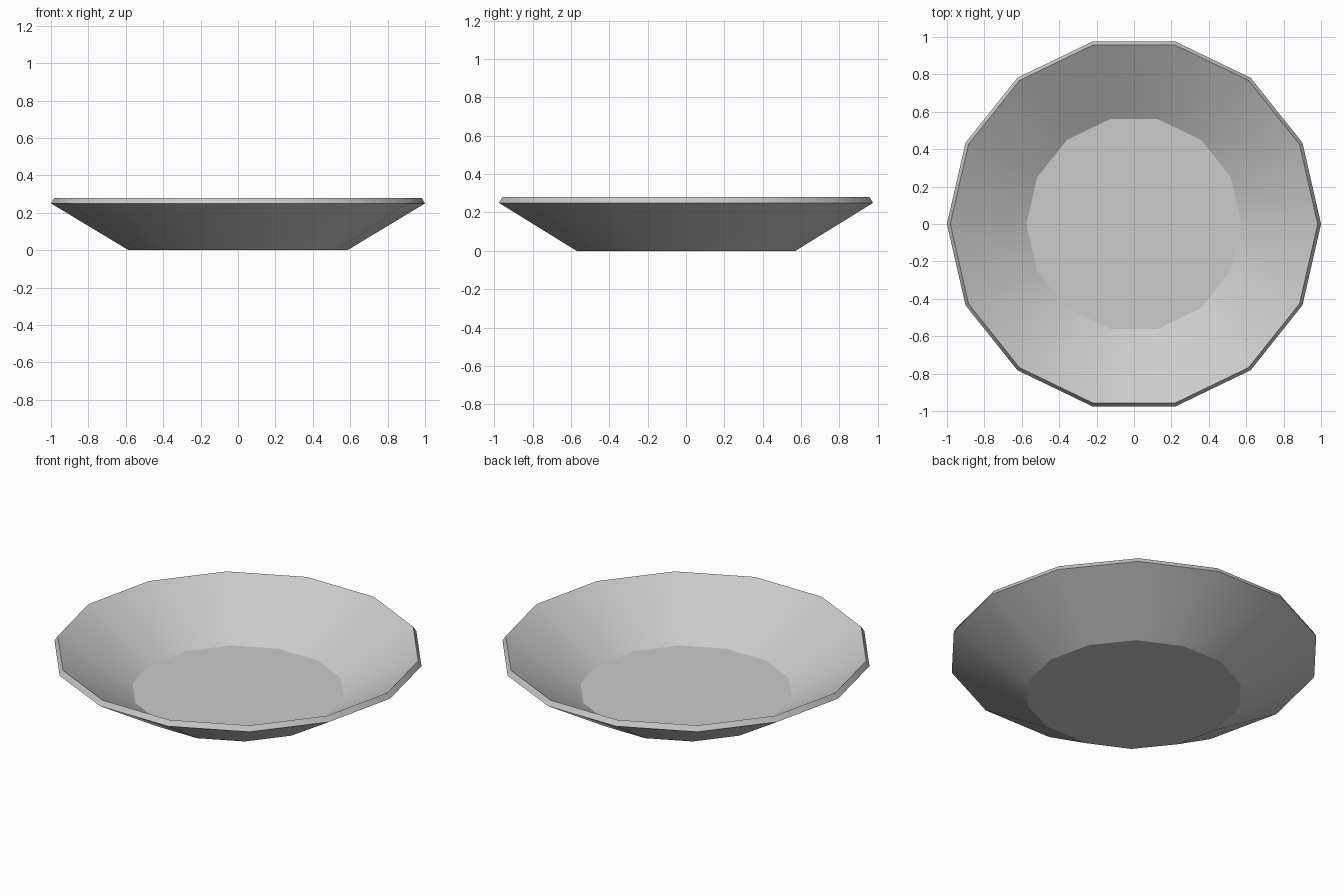
import bpy
import bmesh
import math

cube = bpy.data.objects.get("Cube")
if cube:
    bpy.data.objects.remove(cube, do_unlink=True)

SIDES = 14

# Plain grey glaze
grey = bpy.data.materials.new("grey")
grey.use_nodes = True
colour = (0.6, 0.6, 0.6, 1)
grey.diffuse_color = colour
grey.node_tree.nodes["Principled BSDF"].inputs["Base Color"].default_value = colour

# Cross-section (radius, height): underside, outer rim, inner rim, well
profile = [(0.585, 0), (1, 0.25), (0.982, 0.28), (0.575, 0.03)]

bm = bmesh.new()
rings = []
for radius, height in profile:
    ring = []
    for i in range(SIDES):
        a = math.tau * i / SIDES
        ring.append(bm.verts.new((radius * math.cos(a), radius * math.sin(a), height)))
    rings.append(ring)

# Sloping walls and rim
for low, high in zip(rings, rings[1:]):
    for i in range(SIDES):
        j = (i + 1) % SIDES
        bm.faces.new((low[i], low[j], high[j], high[i]))

# Flat base and well
bm.faces.new(rings[0][::-1])
bm.faces.new(rings[-1])
bmesh.ops.recalc_face_normals(bm, faces=bm.faces)

mesh = bpy.data.meshes.new("plate")
bm.to_mesh(mesh)
bm.free()
mesh.materials.append(grey)
plate = bpy.data.objects.new("plate", mesh)
bpy.context.collection.objects.link(plate)

# Smooth around the walls, crisp at the rim and base
bpy.ops.object.select_all(action="DESELECT")
plate.select_set(True)
bpy.context.view_layer.objects.active = plate
bpy.ops.object.shade_smooth_by_angle(angle=math.radians(28))
